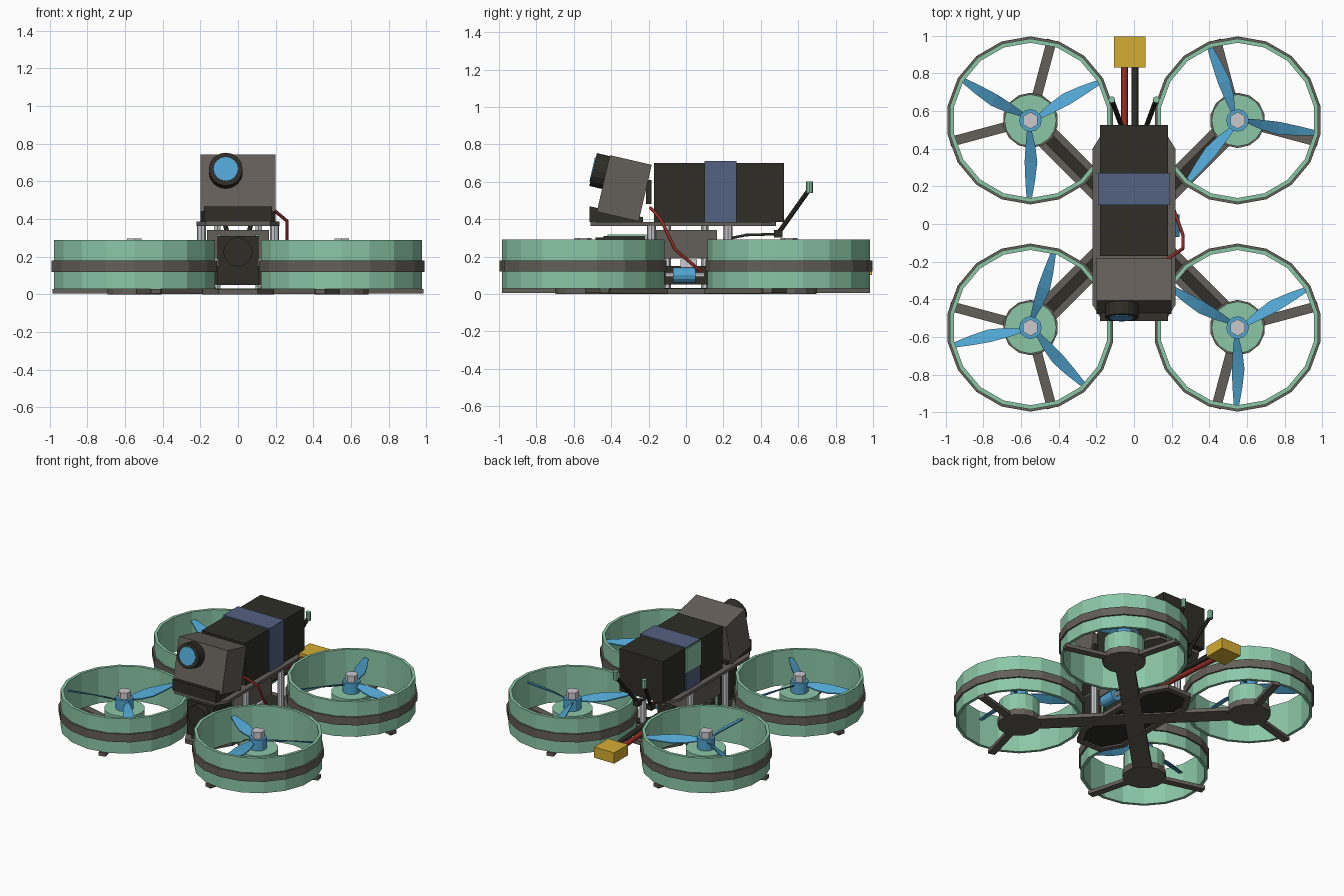
import bpy, bmesh, math
from mathutils import Vector, Matrix, Euler

cube = bpy.data.objects.get("Cube")
if cube:
    bpy.data.objects.remove(cube, do_unlink=True)


def material(name, rgb):
    m = bpy.data.materials.new(name)
    m.use_nodes = True
    col = [(c / 255) ** 2.2 for c in rgb] + [1]
    m.diffuse_color = col
    m.node_tree.nodes["Principled BSDF"].inputs["Base Color"].default_value = col
    return m


GREEN = material("mint green", (138, 198, 166))
GREY = material("carbon grey", (100, 95, 89))
BLACK = material("soft black", (50, 49, 43))
BLUE = material("sky blue", (82, 163, 208))
SILVER = material("silver", (200, 200, 205))
SLATE = material("slate blue", (84, 98, 128))
YELLOW = material("yellow", (212, 172, 55))
RED = material("dark red", (148, 48, 42))


def finish(name, bm, mat, matrix=None):
    if matrix:
        bm.transform(matrix)
    bmesh.ops.recalc_face_normals(bm, faces=bm.faces)
    me = bpy.data.meshes.new(name)
    bm.to_mesh(me)
    bm.free()
    me.materials.append(mat)
    ob = bpy.data.objects.new(name, me)
    bpy.context.collection.objects.link(ob)
    return ob


def box(name, lo, hi, mat, matrix=None):
    bm = bmesh.new()
    bmesh.ops.create_cube(bm, size=1)
    for v in bm.verts:
        v.co = Vector(lo[i] if v.co[i] < 0 else hi[i] for i in range(3))
    return finish(name, bm, mat, matrix)


def rod(name, a, b, r, mat, n=8, spin=0.0, matrix=None):
    a, b = Vector(a), Vector(b)
    bm = bmesh.new()
    bmesh.ops.create_cone(bm, cap_ends=True, segments=n, radius1=r, radius2=r,
                          depth=(b - a).length)
    turn = (b - a).to_track_quat('Z', 'Y').to_matrix().to_4x4()
    bm.transform(Matrix.Translation((a + b) / 2) @ turn @ Matrix.Rotation(spin, 4, 'Z'))
    return finish(name, bm, mat, matrix)


def prism(name, outline, depth, mat, matrix=None):
    """Extrude a flat xy outline upward."""
    bm = bmesh.new()
    f = bm.faces.new([bm.verts.new((x, y, 0)) for x, y in outline])
    top = bmesh.ops.extrude_face_region(bm, geom=[f])["geom"]
    bmesh.ops.translate(bm, vec=(0, 0, depth),
                        verts=[v for v in top if isinstance(v, bmesh.types.BMVert)])
    return finish(name, bm, mat, matrix)


def tube_ring(name, inner, outer, z0, z1, mat, matrix, n=18):
    bm = bmesh.new()
    rings = []
    for i in range(n):
        a = math.pi / 2 + math.tau * i / n
        rings.append([bm.verts.new((r * math.cos(a), r * math.sin(a), z))
                      for r, z in ((inner, z0), (outer, z0), (outer, z1), (inner, z1))])
    for p, q in zip(rings, rings[1:] + rings[:1]):
        for k in range(4):
            m = (k + 1) % 4
            bm.faces.new((p[k], q[k], q[m], p[m]))
    return finish(name, bm, mat, matrix)


def wire(name, points, r, mat):
    cu = bpy.data.curves.new(name, 'CURVE')
    cu.dimensions = '3D'
    cu.bevel_depth = r
    cu.bevel_resolution = 1
    cu.use_fill_caps = True
    sp = cu.splines.new('POLY')
    sp.points.add(len(points) - 1)
    for p, co in zip(sp.points, points):
        p.co = (*co, 1)
    cu.materials.append(mat)
    ob = bpy.data.objects.new(name, cu)
    bpy.context.collection.objects.link(ob)


def propeller(name, matrix, spin):
    """Three twisted blades, spin sets the handedness."""
    bm = bmesh.new()
    stations = ((.04, .025, 35), (.13, .06, 32), (.22, .075, 26), (.32, .055, 20), (.41, .03, 14))
    for k in range(3):
        rot = Matrix.Rotation(math.tau * k / 3, 3, 'Z')
        loops = []
        for r, w, pitch in stations:
            t = math.radians(pitch) * spin
            c, s = math.cos(t) * w / 2, math.sin(t) * w / 2
            shift = spin * (.03 - w / 2) * .4
            loops.append([bm.verts.new(rot @ Vector((r, shift + y, z))) for y, z in
                          ((-c, -s - .004), (c, s - .004), (c, s + .004), (-c, -s + .004))])
        for p, q in zip(loops, loops[1:]):
            for j in range(4):
                m = (j + 1) % 4
                bm.faces.new((p[j], q[j], q[m], p[m]))
        bm.faces.new(loops[0])
        bm.faces.new(loops[-1])
    finish(name, bm, BLUE, matrix)


# Four ducted rotors with their arms
blade_angle = {(-1, 1): 30, (1, 1): 110, (-1, -1): 72, (1, -1): 30}
for (sx, sy), angle in blade_angle.items():
    tag = ("back" if sy > 0 else "front") + ("_left" if sx > 0 else "_right")
    at = Matrix.Translation((.55 * sx, .55 * sy, 0))
    out = math.atan2(sy, sx)
    tube_ring("duct_" + tag, .412, .434, .03, .29, GREEN, at)
    tube_ring("duct_band_" + tag, .428, .446, .12, .18, GREY, at)
    rod("motor_plate_" + tag, (0, 0, 0), (0, 0, .045), .147, GREY, 14, 0, at)
    rod("motor_base_" + tag, (0, 0, .045), (0, 0, .17), .138, GREEN, 16, 0, at)
    rod("hub_" + tag, (0, 0, .17), (0, 0, .25), .06, BLUE, 12, 0, at)
    rod("nut_" + tag, (0, 0, .25), (0, 0, .298), .045, SILVER, 6, 0, at)
    propeller("propeller_" + tag,
              at @ Matrix.Translation((0, 0, .225)) @ Matrix.Rotation(math.radians(angle), 4, 'Z'),
              sx * sy)
    for k, side in enumerate((-1, 1)):
        turn = at @ Matrix.Rotation(out + side * math.pi / 3, 4, 'Z')
        box(f"duct_strut_{tag}_{k}", (.1, -.026, .004), (.442, .026, .03), GREY, turn)
    arm = Matrix.Rotation(out, 4, 'Z')
    box("arm_" + tag, (0, -.065, .002), (.70, .065, .03), GREY, arm)
    box("arm_cable_" + tag, (.2, -.03, .03), (.66, .03, .042), BLACK, arm)


# Bottom and top frame plates
def chamfered(w, front, back, cw, cl):
    return [(-w, front + cl), (-w + cw, front), (w - cw, front), (w, front + cl),
            (w, back - cl), (w - cw, back), (-w + cw, back), (-w, back - cl)]


prism("bottom_panel", chamfered(.16, -.44, .44, .08, .14), .02, BLACK, Matrix.Translation((0, 0, .012)))
rim = chamfered(.17, -.46, .46, .08, .14)
for i, (a, b) in enumerate(zip(rim, rim[1:] + rim[:1])):
    a, b = Vector((*a, 0)), Vector((*b, 0))
    d = b - a
    box(f"bottom_rail_{i}", (-.01, -.02, .001), (d.length + .01, .02, .03), GREY,
        Matrix.Translation(a) @ Matrix.Rotation(math.atan2(d.y, d.x), 4, 'Z'))
prism("top_plate", chamfered(.22, -.51, .48, .05, .08), .022, GREY, Matrix.Translation((0, 0, .364)))

# Standoffs and electronics stack
for sx in (-1, 1):
    for y in (-.185, .225):
        rod(f"standoff_{sx}_{y}", (.195 * sx, y, .03), (.195 * sx, y, .365), .024, SILVER, 8)
    for y in (-.1, .1):
        rod(f"stack_post_{sx}_{y}", (.11 * sx, y, .03), (.11 * sx, y, .364), .02, SILVER, 6)
box("electronics_stack", (-.165, -.17, .19), (.165, .165, .342), GREY)
box("lower_board", (-.15, -.12, .05), (.15, .12, .15), BLACK)
box("board_socket", (.14, -.03, .14), (.18, .06, .185), SILVER)

# Capacitor on the left side
rod("capacitor", (.2, -.07, .1), (.2, .05, .1), .042, BLUE, 12)
rod("capacitor_leads", (.2, -.11, .1), (.2, .1, .1), .014, SILVER, 6)

# Front flight camera in its mount
box("flight_camera", (-.11, -.44, .05), (.11, -.22, .31), BLACK)
rod("flight_camera_lens", (0, -.44, .225), (0, -.485, .225), .078, BLACK, 16)
for sx in (-1, 1):
    box(f"camera_cheek_{sx}", (.1 * sx - .008, -.42, .04), (.1 * sx + .008, -.21, .318), GREEN)

# Tilted action camera on a wedge
tilt = Matrix.Translation((0, -.33, .565)) @ Euler((math.radians(-13), 0, 0)).to_matrix().to_4x4()
box("action_camera", (-.2, -.115, -.155), (.2, .115, .155), GREY, tilt)
rod("action_lens", (-.065, -.1, .06), (-.065, -.185, .06), .09, BLACK, 16, 0, tilt)
rod("action_lens_glass", (-.065, -.18, .06), (-.065, -.19, .06), .065, BLUE, 16, 0, tilt)
side = Matrix(((0, 0, 1, -.18), (1, 0, 0, 0), (0, 1, 0, 0), (0, 0, 0, 1)))
prism("camera_wedge", [(-.515, .386), (-.23, .386), (-.23, .41), (-.515, .468)], .36, BLACK, side)
box("camera_plug", (.1, -.215, .48), (.19, -.185, .61), BLACK)

# Battery with strap and buckle
box("battery", (-.18, -.17, .386), (.18, .525, .7), BLACK)
box("battery_strap", (-.19, .1, .38), (.19, .27, .71), SLATE)
box("strap_tab", (-.197, .1, .52), (-.19, .27, .7), GREEN)

# Power leads and connector
for name, x, mat in (("red_lead", -.05, RED), ("black_lead", .005, BLACK)):
    wire(name, [(x, .1, .18), (x, .4, .17), (x, .85, .14)], .018, mat)
box("power_connector", (-.105, .83, .1), (.06, .995, .18), YELLOW)

# Camera power wire
wire("camera_wire", [(.17, -.19, .46), (.2, -.17, .44), (.26, -.13, .39), (.26, -.06, .24), (.21, .08, .12)],
     .009, RED)

# Twin rear antennas
for sx in (-1, 1):
    wire(f"antenna_cable_{sx}", [(.05 * sx, .2, .29), (.05 * sx, .32, .315), (.05 * sx, .48, .32)], .008, BLACK)
    box(f"antenna_clamp_{sx}", (.055 * sx - .022, .47, .302), (.055 * sx + .022, .515, .342), BLACK)
    rod(f"antenna_{sx}", (.055 * sx, .49, .32), (.118 * sx, .66, .56), .013, BLACK, 8)
    rod(f"antenna_tip_{sx}", (.118 * sx, .66, .54), (.118 * sx, .66, .602), .018, GREEN, 8)
